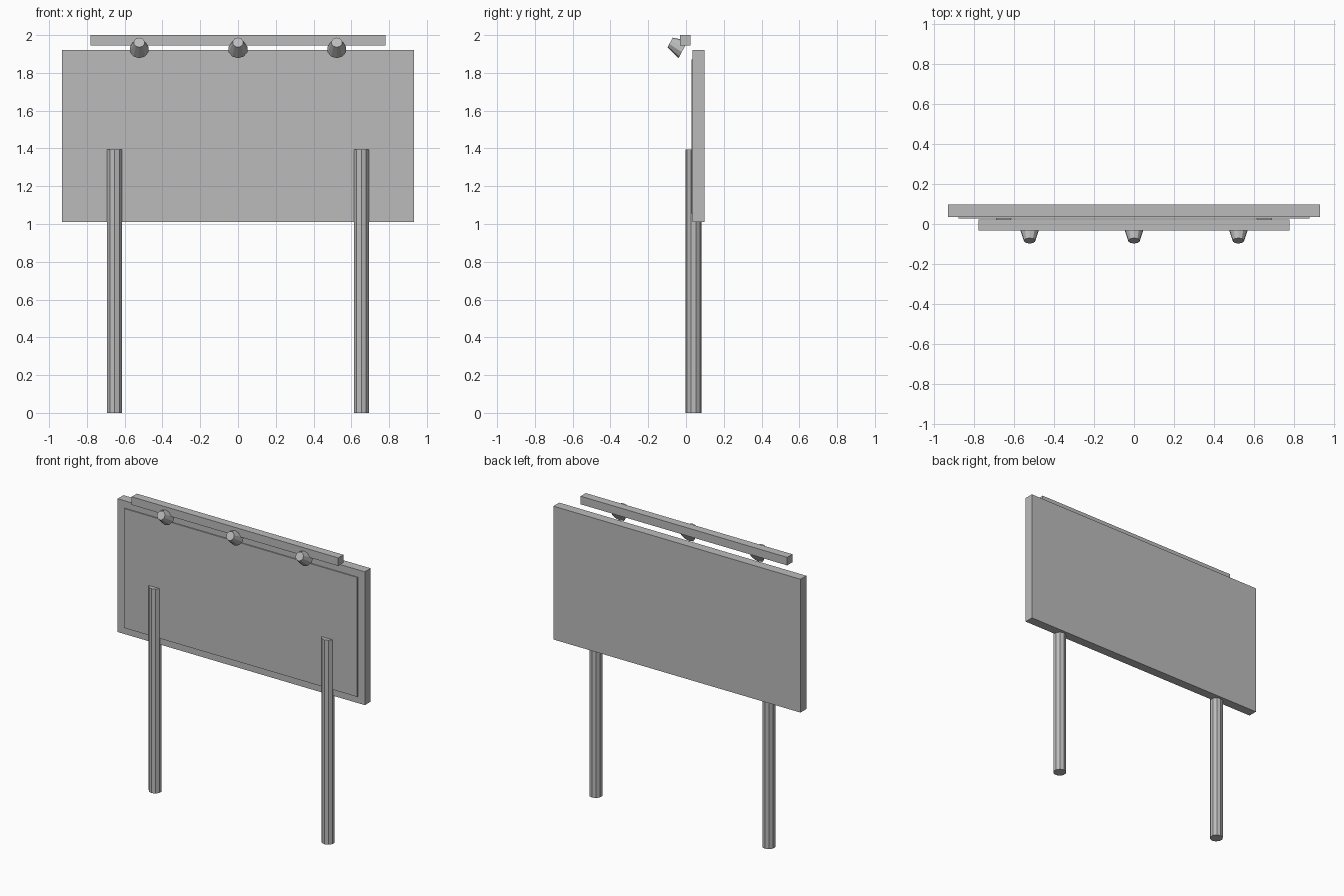
import bpy
from math import radians, pi
from mathutils import Vector

cube = bpy.data.objects.get("Cube")
if cube:
    bpy.data.objects.remove(cube, do_unlink=True)

GREY = (0.5, 0.5, 0.5, 1)
grey = bpy.data.materials.new("plain_grey")
grey.use_nodes = True
grey.diffuse_color = GREY
grey.node_tree.nodes["Principled BSDF"].inputs["Base Color"].default_value = GREY


def finish(name):
    ob = bpy.context.object
    ob.name = name
    ob.data.materials.append(grey)
    return ob


def box(name, low, high):
    low, high = Vector(low), Vector(high)
    bpy.ops.mesh.primitive_cube_add(size=1, location=(low + high) / 2)
    bpy.context.object.scale = high - low
    bpy.ops.object.transform_apply(location=False, rotation=False, scale=True)
    return finish(name)


# Sign board with a thin raised poster sheet on its front
box("board", (-0.933, 0.035, 1.01), (0.933, 0.098, 1.92))
box("poster_sheet", (-0.88, 0.028, 1.055), (0.88, 0.036, 1.87))

# Lamp rail above the board
box("lamp_rail", (-0.78, -0.033, 1.945), (0.78, 0.023, 2.0))

# Two supporting poles, set partly into the board
for side, x in (("right", -0.653), ("left", 0.653)):
    bpy.ops.mesh.primitive_cylinder_add(
        vertices=10, radius=0.042, depth=1.395, location=(x, 0.04, 0.6975))
    finish(side + "_pole")

# Three tapered lamps, tilted with the narrow end forward and up
wide_end, narrow_end = Vector((0, -0.015, 1.924)), Vector((0, -0.084, 1.961))
axis = narrow_end - wide_end
for name, x in (("right", -0.523), ("middle", 0), ("left", 0.523)):
    bpy.ops.mesh.primitive_cone_add(
        vertices=10, radius1=0.052, radius2=0.029, depth=axis.length,
        location=(wide_end + narrow_end) / 2 + Vector((x, 0, 0)),
        rotation=axis.to_track_quat("Z", "Y").to_euler())
    finish(name + "_lamp")
